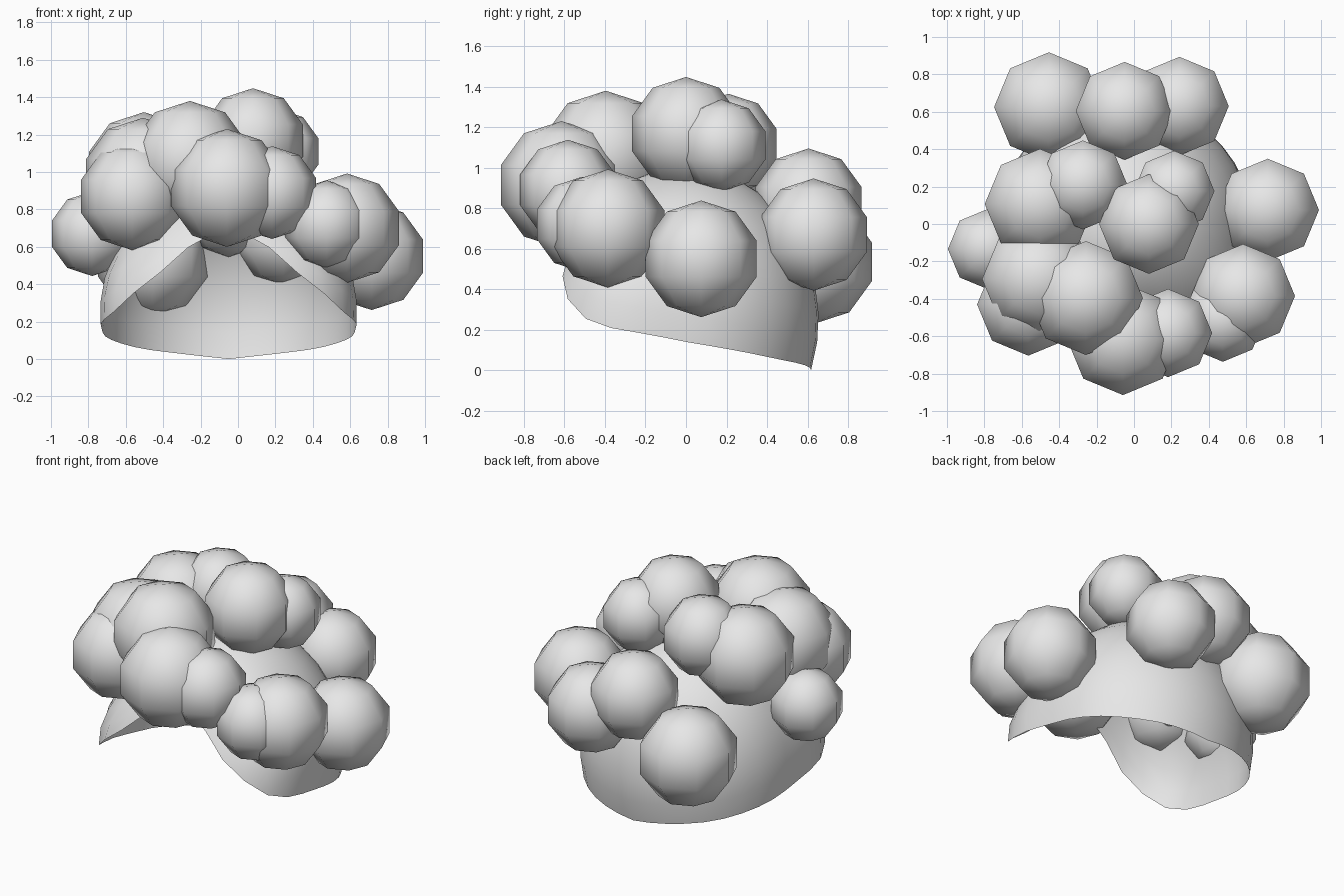
import bpy
import bmesh
from math import sin, cos, asin, pi, radians
from mathutils import Matrix, Vector

default_cube = bpy.data.objects.get("Cube")
if default_cube:
    bpy.data.objects.remove(default_cube, do_unlink=True)


def make_material(name, colour):
    material = bpy.data.materials.new(name)
    material.use_nodes = True
    material.diffuse_color = colour
    material.node_tree.nodes["Principled BSDF"].inputs["Base Color"].default_value = colour
    return material


light_grey = make_material("light grey", (0.8, 0.8, 0.8, 1))


def finish(bm, name, location):
    """Turn a bmesh into a smooth, coloured object."""
    for face in bm.faces:
        face.smooth = True
    mesh = bpy.data.meshes.new(name)
    bm.to_mesh(mesh)
    bm.free()
    mesh.materials.append(light_grey)
    obj = bpy.data.objects.new(name, mesh)
    obj.location = location
    bpy.context.collection.objects.link(obj)
    return obj


def puff(name, x, y, z, radius):
    """A coarse round curl with its poles up and down."""
    bm = bmesh.new()
    bmesh.ops.create_uvsphere(bm, u_segments=8, v_segments=5, radius=radius)
    finish(bm, name, (x, y, z))


# Round puffs of hair, grouped by where they sit: x, y, z, radius
puff_groups = {
    "back_puff": [(-.455, .625, .535, .308), (-.05, .605, .82, .275), (.243, .63, .67, .277)],
    "left_puff": [(.715, .075, .55, .288), (.583, -.385, .70, .292), (.475, -.513, .72, .235)],
    "front_puff": [(.182, -.583, .89, .248), (-.059, -.615, .915, .315), (-.565, -.43, .87, .288)],
    "right_puff": [(-.78, -.134, .67, .226), (-.508, -.294, .97, .32), (-.503, .107, 1.01, .31)],
    "top_puff": [(-.257, -.396, 1.06, .32), (-.273, .209, 1.115, .25),
                 (.214, .176, 1.11, .227), (.08, 0, 1.168, .28)],
}
for group, puffs in puff_groups.items():
    for index, values in enumerate(puffs, start=1):
        puff(f"{group}_{index}", *values)


# Scalp cap: an open dome whose rim rises over the forehead
rim_profile = [(0, .68), (16, .65), (34, .41), (53, .225), (90, .14), (135, .055), (180, 0)]
centre = Vector((-.05, 0, .25))
half_width, half_depth, height = .68, .655, .75


def rim_height(angle):
    """Height of the rim at an angle in degrees away from the front."""
    for (a, low), (b, high) in zip(rim_profile, rim_profile[1:]):
        if angle <= b:
            return low + (high - low) * (angle - a) / (b - a)
    return rim_profile[-1][1]


def dome_point(angle, latitude):
    """Point on the dome, bulging at the lower front corners."""
    turn = radians(angle)
    bulge = 1
    if cos(turn) > 0:
        fade = min(1, max(0, (1 - centre.z - height * sin(latitude)) / .6))
        bulge += .18 * sin(2 * turn) ** 2 * fade
    ring = cos(latitude) * bulge
    return Vector((half_width * ring * sin(turn),
                   -half_depth * ring * cos(turn),
                   height * sin(latitude)))


columns, rows = 36, 10
bm = bmesh.new()
crown = bm.verts.new((0, 0, height))
strips = []
for column in range(columns):
    angle = 360 * column / columns
    start = asin((rim_height(min(angle, 360 - angle)) - centre.z) / height)
    strips.append([bm.verts.new(dome_point(angle, start + (pi / 2 - start) * row / rows))
                   for row in range(rows)])
for column, strip in enumerate(strips):
    following = strips[(column + 1) % columns]
    for row in range(rows - 1):
        bm.faces.new((strip[row], following[row], following[row + 1], strip[row + 1]))
    bm.faces.new((strip[-1], following[-1], crown))
finish(bm, "scalp_cap", centre)
